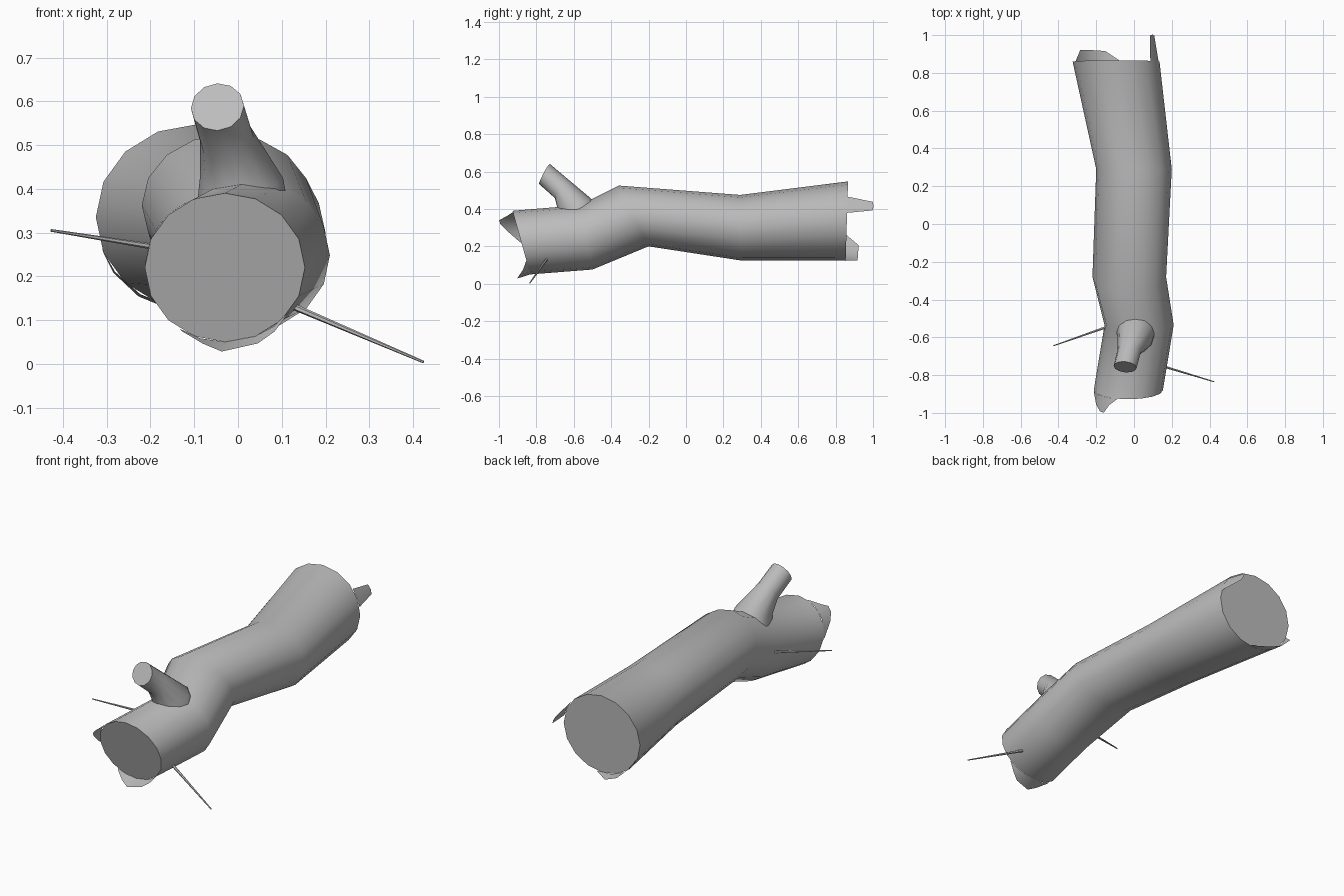
import bpy, bmesh, math
from mathutils import Vector

if "Cube" in bpy.data.objects:
    bpy.data.objects.remove(bpy.data.objects["Cube"])

bark = bpy.data.materials.new("grey_bark")
bark.diffuse_color = (0.5, 0.5, 0.5, 1)
bark.use_nodes = True
bark.node_tree.nodes["Principled BSDF"].inputs["Base Color"].default_value = bark.diffuse_color
SIDES = 16


def finish(name, bm, angle=50):
    me = bpy.data.meshes.new(name)
    bm.to_mesh(me)
    bm.free()
    me.materials.append(bark)
    ob = bpy.data.objects.new(name, me)
    bpy.context.collection.objects.link(ob)
    bpy.ops.object.select_all(action='DESELECT')
    ob.select_set(True)
    bpy.context.view_layer.objects.active = ob
    bpy.ops.object.shade_smooth_by_angle(angle=math.radians(angle))
    return ob


def loft(bm, rings):
    """Skin rings of points and close both ends."""
    loops = [[bm.verts.new(p) for p in r] for r in rings]
    n = len(loops[0])
    for a, b in zip(loops, loops[1:]):
        for i in range(n):
            j = (i + 1) % n
            bm.faces.new((a[i], a[j], b[j], b[i]))
    bm.faces.new(loops[0])
    bm.faces.new(loops[-1])
    bmesh.ops.recalc_face_normals(bm, faces=bm.faces)


# trunk sections: centre y, centre x, centre z, half width, half height, lean
SECTIONS = [(-0.88, -0.03, 0.22, 0.183, 0.17, -0.28),
            (-0.535, 0.027, 0.248, 0.183, 0.172, -0.2),
            (-0.28, -0.025, 0.3625, 0.195, 0.1625, -0.49),
            (0.29, 0.0, 0.30, 0.2, 0.175, 0.0),
            (0.86, -0.095, 0.335, 0.23, 0.212, 0.03)]


def on_ring(s, deg, push=0, scale=1):
    y, x, z, rx, rz, lean = s
    c, q = math.cos(math.radians(deg)), math.sin(math.radians(deg))
    return Vector((x + rx * scale * c, y + lean * rz * q + push, z + rz * scale * q))


bm = bmesh.new()
loft(bm, [[on_ring(s, 360 * k / SIDES) for k in range(SIDES)] for s in SECTIONS])
finish("trunk", bm)


def splinter(name, s, points):
    """Torn bark strip: (base angle, tip angle, push along y, tip scale)."""
    bm = bmesh.new()
    base = [bm.verts.new(on_ring(s, p[0])) for p in points]
    tip = [bm.verts.new(on_ring(s, p[1], p[2], p[3])) for p in points]
    for i in range(len(points) - 1):
        bm.faces.new((base[i], base[i + 1], tip[i + 1], tip[i]))
    for f in bm.faces:
        f.normal_update()
        out = f.calc_center_median() - Vector((s[1], s[0], s[2]))
        out.y = 0
        if f.normal.dot(out) < 0:
            f.normal_flip()
    finish(name, bm)


# torn bark at both ends
splinter("front_upper_splinter", SECTIONS[0],
         [(108, 112, -0.01, 1), (122, 124, -0.04, 1), (135, 135, -0.085, 1),
          (147, 145, -0.085, 1), (160, 158, -0.06, 1), (180, 178, -0.01, 1)])
splinter("front_lower_splinter", SECTIONS[0],
         [(235, 238, -0.01, 1.01), (252, 255, -0.05, 1.06), (270, 268, -0.07, 1.13),
          (292, 292, -0.055, 1.1), (308, 306, -0.03, 1.06), (325, 323, -0.005, 1)])
splinter("back_side_splinter", SECTIONS[4],
         [(12, 17, 0.135, 0.92), (24, 24, 0.14, 0.92), (38, 32, 0.135, 0.92)])
splinter("back_lower_splinter", SECTIONS[4],
         [(200, 203, 0.01, 1), (216, 216, 0.065, 1.02), (236, 236, 0.066, 1.03),
          (256, 256, 0.062, 1.03), (278, 276, 0.008, 1)])


def stem(name, path, sides):
    """Round stem along (centre, axis, radius) stations."""
    bm = bmesh.new()
    rings = []
    for c, axis, r in path:
        axis = Vector(axis).normalized()
        u = Vector((1, 0, 0)) if abs(axis.x) < 0.8 else Vector((0, 0, 1))
        u = (u - axis * u.dot(axis)).normalized()
        v = axis.cross(u)
        rings.append([Vector(c) + r * (math.cos(t) * u + math.sin(t) * v)
                      for t in (2 * math.pi * k / sides for k in range(sides))])
    loft(bm, rings)
    finish(name, bm)


# broken branch stub on top
stem("branch_stub", [((0.01, -0.575, 0.37), (0, -0.25, 1), 0.103),
                     ((0.008, -0.595, 0.425), (0, -0.3, 1), 0.095),
                     ((-0.025, -0.67, 0.512), (-0.15, -0.87, 0.5), 0.062),
                     ((-0.047, -0.757, 0.587), (-0.1, -0.87, 0.46), 0.061)], 12)

# thin side twigs
for name, a, b in (("left_twig", (-0.12, -0.537, 0.256), (-0.428, -0.645, 0.305)),
                   ("right_twig", (0.10, -0.737, 0.142), (0.424, -0.835, 0.004))):
    d = Vector(b) - Vector(a)
    stem(name, [(a, d, 0.008), (b, d, 0.003)], 6)
